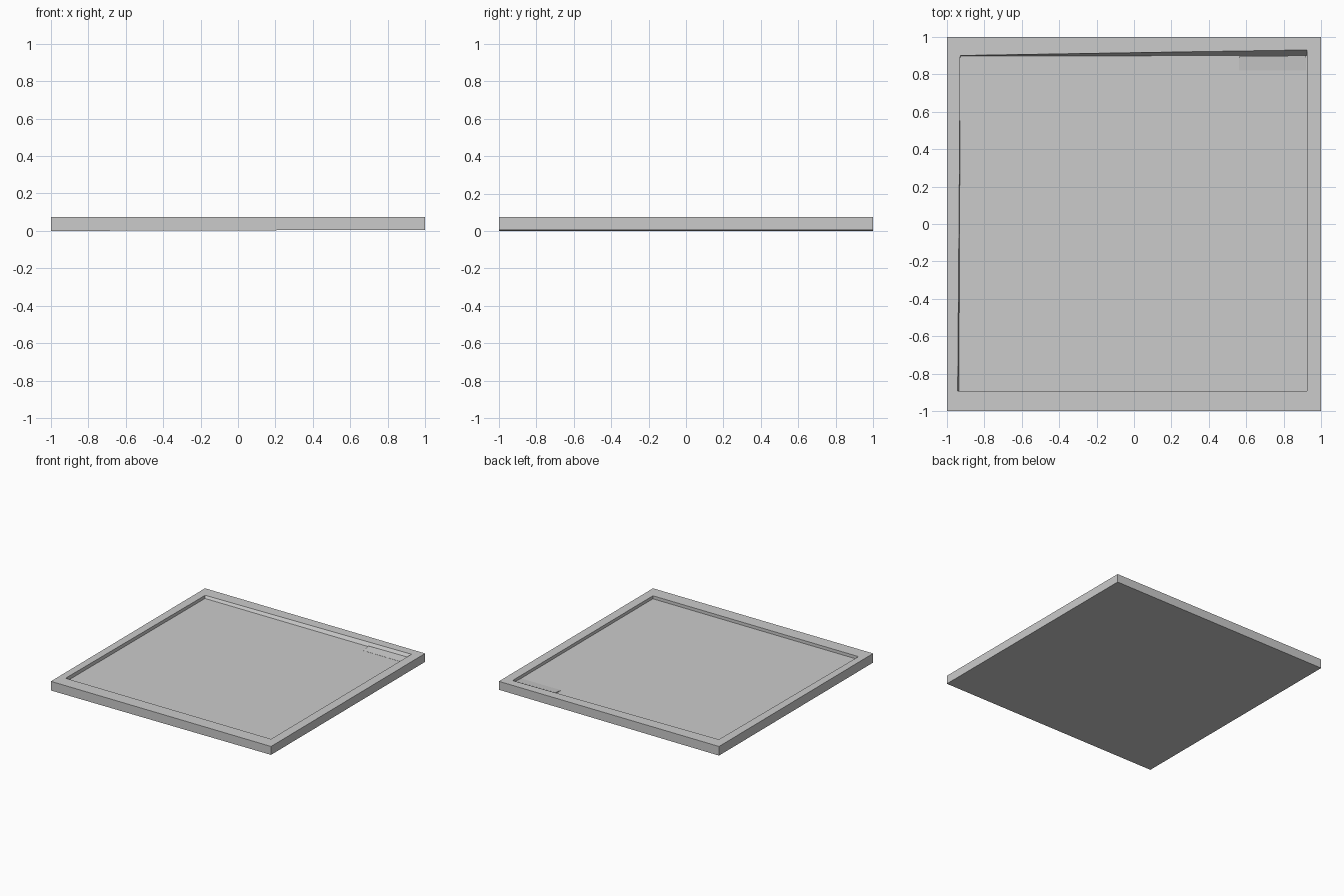
import bpy, bmesh

if "Cube" in bpy.data.objects:
    bpy.data.objects.remove(bpy.data.objects["Cube"])


def make_object(name, bm):
    bmesh.ops.recalc_face_normals(bm, faces=bm.faces)
    mesh = bpy.data.meshes.new(name)
    bm.to_mesh(mesh)
    bm.free()
    obj = bpy.data.objects.new(name, mesh)
    bpy.context.collection.objects.link(obj)
    return obj


def ring(bm, points, z):
    """Vertex loop; z is a height function of x."""
    return [bm.verts.new((x, y, z(x))) for x, y in points]


def bridge(bm, a, b):
    n = len(a)
    for i in range(n):
        j = (i + 1) % n
        bm.faces.new((a[i], a[j], b[j], b[i]))


def underside(x):
    return 0.003 * (x + 1)


# Outlines: outer square, top of the opening, foot of the opening
outer = [(-1, -1), (1, -1), (1, 1), (-1, 1)]
opening_top = [(-0.942, -0.892), (0.925, -0.892), (0.925, 0.93), (-0.928, 0.9)]
opening_foot = [(-0.935, -0.892), (0.925, -0.892), (0.925, 0.9), (-0.928, 0.897)]

# Square frame, with a slightly uneven inner wall
bm = bmesh.new()
loops = [ring(bm, outer, underside),
         ring(bm, outer, lambda x: 0.075),
         ring(bm, opening_top, lambda x: 0.075),
         ring(bm, opening_foot, lambda x: 0.05),
         ring(bm, opening_foot, underside)]
for k in range(len(loops)):
    bridge(bm, loops[k], loops[(k + 1) % len(loops)])
make_object("frame", bm)

# Recessed panel filling the frame
bm = bmesh.new()
low = ring(bm, opening_foot, underside)
high = ring(bm, opening_foot, lambda x: 0.05)
bridge(bm, low, high)
bm.faces.new(low)
bm.faces.new(high)
make_object("panel", bm)

# Raised sliver where the panel corner lifts against the back wall
bm = bmesh.new()
patch = [(0.56, 0.82), (0.92, 0.82), (0.92, 0.9), (0.56, 0.895)]
low = ring(bm, patch, lambda x: 0.049)
high = [bm.verts.new((x, y, 0.051 + (0.008 if y > 0.85 else 0))) for x, y in patch]
bridge(bm, low, high)
bm.faces.new(low)
bm.faces.new(high)
make_object("lifted_panel_corner", bm)
